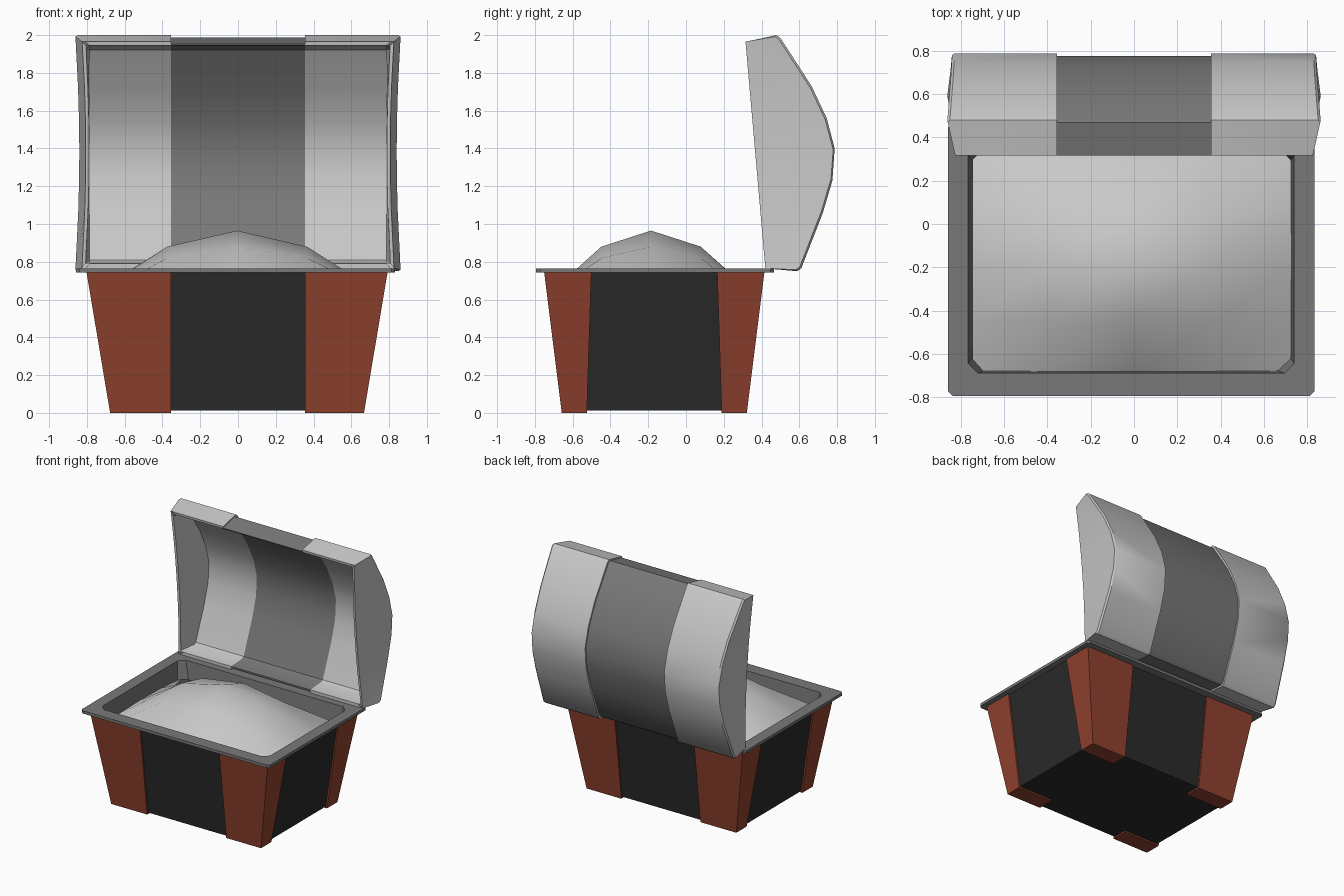
import bpy, bmesh, math

cube = bpy.data.objects.get("Cube")
if cube:
    bpy.data.objects.remove(cube)


def material(name, *rgb):
    m = bpy.data.materials.new(name)
    m.use_nodes = True
    m.diffuse_color = (*rgb, 1)
    m.node_tree.nodes["Principled BSDF"].inputs["Base Color"].default_value = (*rgb, 1)
    return m


LIGHT = material("light grey", .58, .58, .58)
GREY = material("mid grey", .19, .19, .19)
BROWN = material("red brown", .28, .055, .028)
BLACK = material("near black", .024, .024, .024)


def loft(name, mat, rows, closed=True, cap_start=False, cap_end=False, extra=(), angle=35):
    """Skin successive rows of points; extra holds further open row groups."""
    bm = bmesh.new()

    def skin(group, loop):
        vs = [[bm.verts.new(p) for p in row] for row in group]
        n = len(vs[0])
        for a, b in zip(vs, vs[1:]):
            for i in range(n if loop else n - 1):
                j = (i + 1) % n
                bm.faces.new((a[i], a[j], b[j], b[i]))
        return vs

    vs = skin(rows, closed)
    if cap_start:
        bm.faces.new(vs[0])
    if cap_end:
        bm.faces.new(vs[-1])
    for group in extra:
        skin(group, False)
    bmesh.ops.remove_doubles(bm, verts=bm.verts, dist=1e-4)
    bmesh.ops.recalc_face_normals(bm, faces=bm.faces)
    me = bpy.data.meshes.new(name)
    bm.to_mesh(me)
    bm.free()
    me.materials.append(mat)
    ob = bpy.data.objects.new(name, me)
    bpy.context.collection.objects.link(ob)
    bpy.ops.object.select_all(action='DESELECT')
    ob.select_set(True)
    bpy.context.view_layer.objects.active = ob
    bpy.ops.object.shade_smooth_by_angle(angle=math.radians(angle))
    return ob


CX, CY = -.005, -.168   # middle of the box


def ring(hx, hy, c, z, cx=-.013, cy=-.163):
    """Rectangle with cut corners."""
    pts = [(hx - c, -hy), (hx, c - hy), (hx, hy - c), (hx - c, hy),
           (c - hx, hy), (-hx, hy - c), (-hx, c - hy), (c - hx, -hy)]
    return [(cx + x, cy + y, z) for x, y in pts]


# box body
loft("box_body", BLACK,
     [ring(.66, .478, .005, .012, CX, CY), ring(.785, .571, .005, .745, CX, CY)],
     cap_start=True)

# corner posts, L-shaped in section, with solid feet
T = .03


def post_section(sx, sy, ox, oy, iy, z):
    ix = .355
    pts = [(ox, oy), (ix, oy), (ix, oy - T), (ox - T, oy - T), (ox - T, iy), (ox, iy)]
    return [(CX * (x > ix) + sx * x, CY + sy * y, z) for x, y in pts]


for sx, side in ((1, "left"), (-1, "right")):
    for sy, end in ((-1, "front"), (1, "back")):
        loft(f"{end}_{side}_post", BROWN,
             [post_section(sx, sy, .672, .49, .357, 0),
              post_section(sx, sy, .797, .583, .333, .745)],
             cap_start=True, cap_end=True)
        foot = [[(CX * (x > .4) + sx * x, CY + sy * y, z)
                 for x, y in ((.671, .489), (.356, .489), (.356, .358), (.671, .358))]
                for z in (0, .02)]
        loft(f"{end}_{side}_foot", BROWN, foot, cap_start=True, cap_end=True)

# rim with the inner lining of the box
loft("box_rim", GREY,
     [ring(.77, .56, .02, .742), ring(.845, .63, .02, .742), ring(.845, .63, .02, .765),
      ring(.752, .525, .045, .765), ring(.733, .512, .06, .6)])

# heaped contents: a coarse mound on a five by five grid
heights = {(0, 0): .965, (0, 1): .88, (1, 1): .82, (0, 2): .645, (1, 2): .64, (2, 2): .62}


def heap_height(i, j):
    return heights[tuple(sorted((abs(i), abs(j))))]


heap = [[(-.005 + .37 * i, -.185 + .263 * j, heap_height(i, j)) for i in range(-2, 3)]
        for j in range(-2, 3)]
loft("heap", LIGHT, heap, closed=False, angle=60)

# lid profiles in (y, z), from the hinge round the back to the top edge
OUTER = [(.42, .765), (.59, .75), (.61, .765), (.725, 1.06), (.775, 1.23), (.787, 1.4),
         (.745, 1.56), (.665, 1.73), (.50, 1.985), (.48, 2.0), (.315, 1.965)]
INNER = [(.42, .79), (.56, .80), (.58, .81), (.69, 1.08), (.738, 1.24), (.748, 1.4),
         (.708, 1.54), (.63, 1.70), (.48, 1.92), (.465, 1.925), (.318, 1.945)]
MID = 1.38
SPLIT = .355


def mouth_y(z):
    return .42 - (z - .765) * .0875


def mouth(profile, lo, hi):
    """Points of the open edge that face the profile points."""
    zs = [min(max(z, lo), hi) for y, z in profile]
    zs[0], zs[-1] = lo, hi
    return [(mouth_y(z), z) for z in zs]


def at(profile, x):
    return [(x, y, z) for y, z in profile]


def lip_x(z):
    return .806 + .02 * min(1, abs(z - MID) / .6) ** 2


def end_x(y, z):
    depth = min(1, max(0, (y - mouth_y(z)) / .16))
    return lip_x(z) + .034 * depth


def section(outer, x):
    return at(outer, x) + at(INNER[::-1], x)


# recessed middle band of the lid
inset = [(y - (.012 if 0 < i < len(OUTER) - 1 else 0), MID + (z - MID) * .98)
         for i, (y, z) in enumerate(OUTER)]
loft("lid_middle", GREY, [section(inset, -SPLIT), section(inset, SPLIT)],
     extra=[[at(inset, s * SPLIT), at(INNER, s * SPLIT)] for s in (-1, 1)])

# raised end bands of the lid, closed at the outside
last = len(OUTER) - 1
lip_out = mouth(OUTER, .765, 1.965)
lip_in = mouth(INNER, .79, 1.945)
for s, side in ((1, "left"), (-1, "right")):
    edge = [(s * (end_x(y, z) - .012), y, z) for y, z in OUTER]
    face = []
    for i, (y, z) in enumerate(OUTER):
        k = .008 if 0 < i < last else 0
        face.append((s * end_x(y, z), y - k, z + (k if z < MID else -k)))
    rim_out = [(s * lip_x(z), y, z) for y, z in lip_out]
    rim_in = [(s * (lip_x(z) - .018), y + .002, z) for y, z in lip_in]
    lining = at(INNER, s * .785)
    loft(f"lid_{side}_end", LIGHT,
         [section(OUTER, s * SPLIT), edge + lining[::-1]],
         extra=[[at(OUTER, s * SPLIT), at(INNER, s * SPLIT)],
                [edge, face, rim_out, rim_in, lining]])
